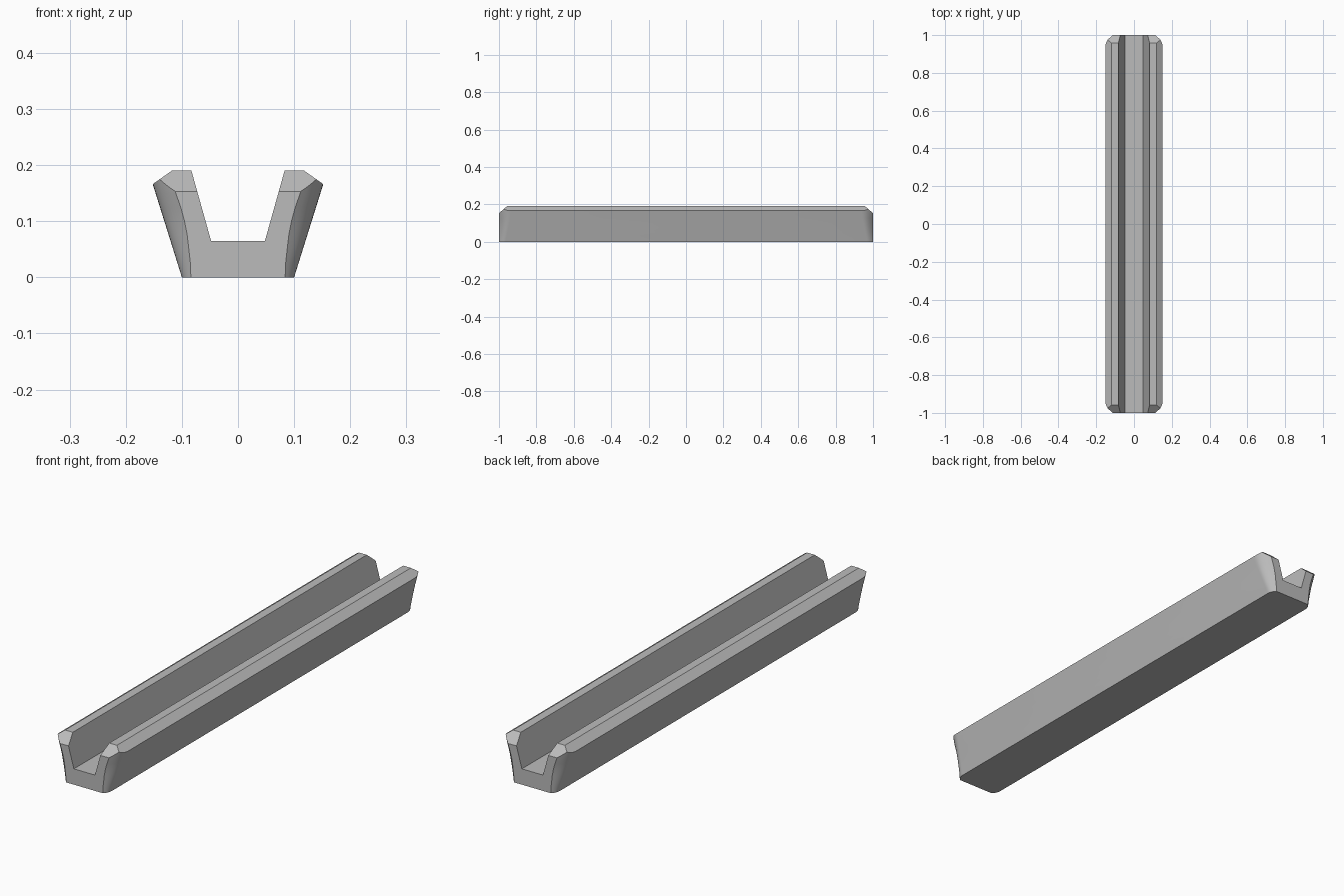
import bpy, bmesh
from mathutils import Vector

if "Cube" in bpy.data.objects:
    bpy.data.objects.remove(bpy.data.objects["Cube"], do_unlink=True)

FILLET_STEPS = 7
# height, inset of the corner rounding, length of the corner rounding
LEVELS = [(0, .016, .035), (.025, .023, .04), (.05, .028, .045), (.075, .033, .05),
          (.1, .036, .055), (.125, .037, .06), (.15, .036, .063), (.21, .042, .072)]


def make_object(name, bm):
    bmesh.ops.recalc_face_normals(bm, faces=bm.faces[:])
    mesh = bpy.data.meshes.new(name)
    bm.to_mesh(mesh)
    bm.free()
    obj = bpy.data.objects.new(name, mesh)
    bpy.context.collection.objects.link(obj)
    return obj


def slice_off(bm, point, normal):
    """Remove everything beyond a plane and cap the cut."""
    cut = bmesh.ops.bisect_plane(bm, geom=bm.verts[:] + bm.edges[:] + bm.faces[:], dist=1e-5,
                                 plane_co=point, plane_no=Vector(normal).normalized(),
                                 clear_outer=True)["geom_cut"]
    bmesh.ops.edgeloop_fill(bm, edges=[e for e in cut if isinstance(e, bmesh.types.BMEdge)])


def plan_ring(z, inset, length):
    """Plan outline with a curved easing at each corner."""
    half = .1 + .313 * z
    corner = []
    for i in range(FILLET_STEPS + 1):
        t = i / FILLET_STEPS
        corner.append((half - inset * t * t, 1 - length * (1 - t)))
    back = corner + [(-x, y) for x, y in reversed(corner)]
    return [(x, y, z) for x, y in back] + [(-x, -y, z) for x, y in back]


# Flared block with eased corners
bm = bmesh.new()
rings = [[bm.verts.new(p) for p in plan_ring(*level)] for level in LEVELS]
count = len(rings[0])
for low, high in zip(rings, rings[1:]):
    for i in range(count):
        j = (i + 1) % count
        bm.faces.new((low[i], low[j], high[j], high[i]))
bm.faces.new(rings[0])
bm.faces.new(rings[-1])

# Flat top, sloping outer rims and chamfered ends
slice_off(bm, (0, 0, .19), (0, 0, 1))
for side in (-1, 1):
    slice_off(bm, (side * .152, 0, .166), (side * .024, 0, .034))
for end in (-1, 1):
    slice_off(bm, (0, end, .153), (0, end * .037, .043))
trough = make_object("trough", bm)

# Tapered channel cut along the whole length
bm = bmesh.new()
profile = [(-.048, .065), (.048, .065), (.0886, .21), (-.0886, .21)]
face = bm.faces.new([bm.verts.new((x, -1.1, z)) for x, z in profile])
moved = bmesh.ops.extrude_face_region(bm, geom=[face])["geom"]
bmesh.ops.translate(bm, vec=(0, 2.2, 0),
                    verts=[v for v in moved if isinstance(v, bmesh.types.BMVert)])
cutter = make_object("channel_cutter", bm)
cutter.hide_render = True

cut = trough.modifiers.new("channel", "BOOLEAN")
cut.operation = "DIFFERENCE"
cut.solver = "EXACT"
cut.object = cutter
bpy.ops.object.select_all(action="DESELECT")
bpy.context.view_layer.objects.active = trough
trough.select_set(True)
bpy.ops.object.modifier_apply(modifier=cut.name)
bpy.data.objects.remove(cutter, do_unlink=True)

# Grey finish, soft corners with crisp edges
grey = bpy.data.materials.new("plain_grey")
grey.use_nodes = True
colour = (.5, .5, .5, 1)
grey.diffuse_color = colour
grey.node_tree.nodes["Principled BSDF"].inputs["Base Color"].default_value = colour
trough.data.materials.clear()
trough.data.materials.append(grey)
bpy.ops.object.shade_smooth_by_angle(angle=.45)
